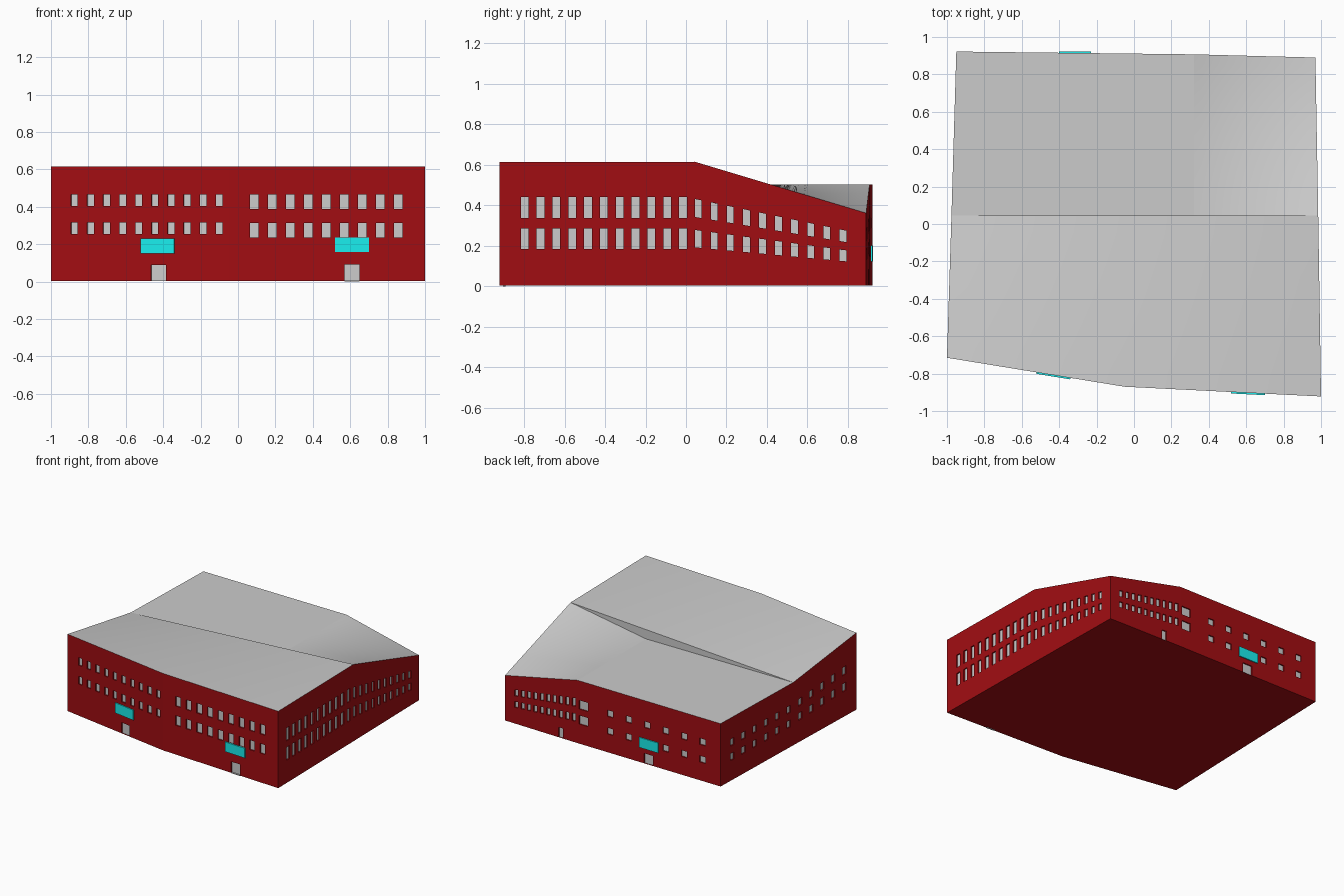
import bpy, bmesh
from mathutils import Vector

if "Cube" in bpy.data.objects:
    bpy.data.objects.remove(bpy.data.objects["Cube"])

Z0, HI, MID, LOW = 0.003, 0.615, 0.503, 0.362
REVEAL = 0.01

# Plan corners, counter-clockwise from the front left: (x, y, eaves height)
FL, FM, FR = (-1, -0.715, HI), (-0.05, -0.87, HI), (1, -0.922, HI)
RM, BR = (0.985, 0.045, HI), (0.97, 0.89, LOW)
BK, BL, LM = (0.32, 0.907, MID), (-0.95, 0.922, MID), (-0.976, 0.045, MID)


def material(name, color):
    m = bpy.data.materials.new(name)
    m.diffuse_color = (*color, 1)
    m.use_nodes = True
    m.node_tree.nodes["Principled BSDF"].inputs["Base Color"].default_value = m.diffuse_color
    return m


RED = material("red_brick", (0.36, 0.004, 0.006))
TEAL = material("teal_sign", (0.01, 0.85, 0.85))


def finish(bm, name, mat=None):
    bmesh.ops.remove_doubles(bm, verts=bm.verts, dist=1e-5)
    me = bpy.data.meshes.new(name)
    bm.to_mesh(me)
    bm.free()
    ob = bpy.data.objects.new(name, me)
    bpy.context.collection.objects.link(ob)
    if mat:
        me.materials.append(mat)
    return ob


def face(bm, pts):
    return bm.faces.new([bm.verts.new(p) for p in pts])


def on_wall(a, b, u, v, depth=0.0):
    """Point on a wall: u along it, v as fraction of its local height, depth inward."""
    d = Vector((b[0] - a[0], b[1] - a[1], 0))
    n = Vector((d.y, -d.x, 0)).normalized()
    h = a[2] + (b[2] - a[2]) * u
    return Vector((a[0], a[1], Z0 + v * (h - Z0))) + d * u - n * depth


def to_u(a, b, axis, c):
    return (c - a[axis]) / (b[axis] - a[axis])


def row(first, last, count, width, *bands):
    """Evenly spaced openings: (start, end, low, high) along the wall axis."""
    step = (last - first) / max(count - 1, 1)
    return [(first + i * step - width / 2, first + i * step + width / 2, lo, hi)
            for i in range(count) for lo, hi in bands]


def wall(name, a, b, axis, openings):
    """Wall split into a grid; opening cells are sunk and become panes."""
    rects = []
    for s, e, lo, hi in openings:
        u0, u1 = sorted((to_u(a, b, axis, s), to_u(a, b, axis, e)))
        rects.append((u0, u1, lo, hi))
    us = sorted({0.0, 1.0} | {round(x, 6) for r in rects for x in r[:2]})
    vs = sorted({0.0, 1.0} | {round(x, 6) for r in rects for x in r[2:]})
    bm, panes = bmesh.new(), bmesh.new()
    for u0, u1 in zip(us, us[1:]):
        for v0, v1 in zip(vs, vs[1:]):
            cu, cv = (u0 + u1) / 2, (v0 + v1) / 2
            if not any(r[0] < cu < r[1] and r[2] < cv < r[3] for r in rects):
                face(bm, [on_wall(a, b, u, v) for u, v in
                          ((u0, v0), (u1, v0), (u1, v1), (u0, v1))])
    for u0, u1, v0, v1 in rects:
        ring = [(u0, v0), (u1, v0), (u1, v1), (u0, v1)]
        face(panes, [on_wall(a, b, u, v, REVEAL) for u, v in ring])
        for p, q in zip(ring, ring[1:] + ring[:1]):
            face(bm, [on_wall(a, b, *p), on_wall(a, b, *q),
                      on_wall(a, b, *q, REVEAL), on_wall(a, b, *p, REVEAL)])
    finish(bm, name, RED)
    finish(panes, name + "_windows_and_doors")


def sign(name, a, b, s, e, z0, z1):
    """Thin raised board over a doorway."""
    us = sorted((to_u(a, b, 0, s), to_u(a, b, 0, e)))
    bm = bmesh.new()
    bmesh.ops.create_cube(bm, size=1)
    for vert in bm.verts:
        c = vert.co
        vert.co = on_wall(a, b, us[c.x > 0], (z1 if c.z > 0 else z0) / a[2],
                          -0.008 if c.y < 0 else 0.002)
    bmesh.ops.recalc_face_normals(bm, faces=bm.faces)
    finish(bm, name, TEAL)


# Front walls
wall("front_wall_left", FL, FM, 0,
     row(-0.875, -0.1, 10, 0.036, (0.41, 0.51), (0.655, 0.755))
     + row(-0.425, 0, 1, 0.08, (0.0, 0.14)))
wall("front_wall_right", FM, FR, 0,
     row(0.087, 0.857, 9, 0.046, (0.38, 0.505), (0.63, 0.757))
     + row(0.61, 0, 1, 0.08, (0.0, 0.145)))
# Right walls
wall("right_wall_front", FR, RM, 1,
     row(-0.797, -0.015, 11, 0.038, (0.295, 0.463), (0.545, 0.715)))
wall("right_wall_back", RM, BR, 1,
     row(0.06, 0.775, 10, 0.034, (0.31, 0.45), (0.555, 0.70)))
# Back walls
wall("back_wall_right", BR, BK, 0,
     row(0.87, 0.355, 10, 0.03, (0.34, 0.46), (0.58, 0.71))
     + row(0.47, 0, 1, 0.04, (0.0, 0.17)))
wall("back_wall_left", BK, BL, 0,
     row(0.265, 0, 1, 0.08, (0.31, 0.45), (0.55, 0.69))
     + row(0.03, -0.79, 6, 0.05, (0.29, 0.39), (0.57, 0.67))
     + row(-0.31, 0, 1, 0.08, (0.0, 0.16)))
# Left walls
wall("left_wall_back", BL, LM, 1,
     row(0.78, 0.1, 6, 0.045, (0.32, 0.43), (0.55, 0.66)))
wall("left_wall_front", LM, FL, 1,
     row(-0.04, -0.57, 5, 0.045, (0.34, 0.45), (0.56, 0.67)))

# Blank sign boards
sign("front_left_sign", FL, FM, -0.52, -0.34, 0.147, 0.228)
sign("front_right_sign", FM, FR, 0.52, 0.70, 0.157, 0.235)
sign("back_sign", BK, BL, -0.40, -0.23, 0.12, 0.20)

# Floor slab
bm = bmesh.new()
face(bm, [(p[0], p[1], Z0) for p in (LM, BL, BK, BR, RM, FR, FM, FL)])
finish(bm, "floor", RED)


def patch(bm, p00, p10, p01, p11, n):
    """Bilinear surface between four corners."""
    p00, p10, p01, p11 = map(Vector, (p00, p10, p01, p11))

    def at(i, j):
        return p00.lerp(p10, i / n).lerp(p01.lerp(p11, i / n), j / n)
    for i in range(n):
        for j in range(n):
            f = face(bm, [at(i, j), at(i + 1, j), at(i + 1, j + 1), at(i, j + 1)])
            f.smooth = True


# Front roof, warping down towards the left end of the ridge
bm = bmesh.new()
ridge_mid = Vector(LM).lerp(Vector(RM), 0.475)
patch(bm, FL, FM, LM, ridge_mid, 10)
patch(bm, FM, FR, ridge_mid, RM, 10)
finish(bm, "front_roof")

# Back roof: flat part and twisted corner, with the small step under the ridge
valley = (0.32, 0.045, MID)
bm = bmesh.new()
face(bm, [LM, valley, BK, BL])
patch(bm, valley, RM, BK, BR, 16)
finish(bm, "back_roof")
bm = bmesh.new()
face(bm, [LM, RM, valley])
finish(bm, "ridge_step")

# Door sill touching the ground
bm = bmesh.new()
bmesh.ops.create_cube(bm, size=1)
for v in bm.verts:
    v.co = on_wall(FM, FR, to_u(FM, FR, 0, 0.57 if v.co.x < 0 else 0.65),
                   0.004 if v.co.z > 0 else -Z0 / (HI - Z0), 0 if v.co.y < 0 else REVEAL)
bmesh.ops.recalc_face_normals(bm, faces=bm.faces)
finish(bm, "door_sill")
